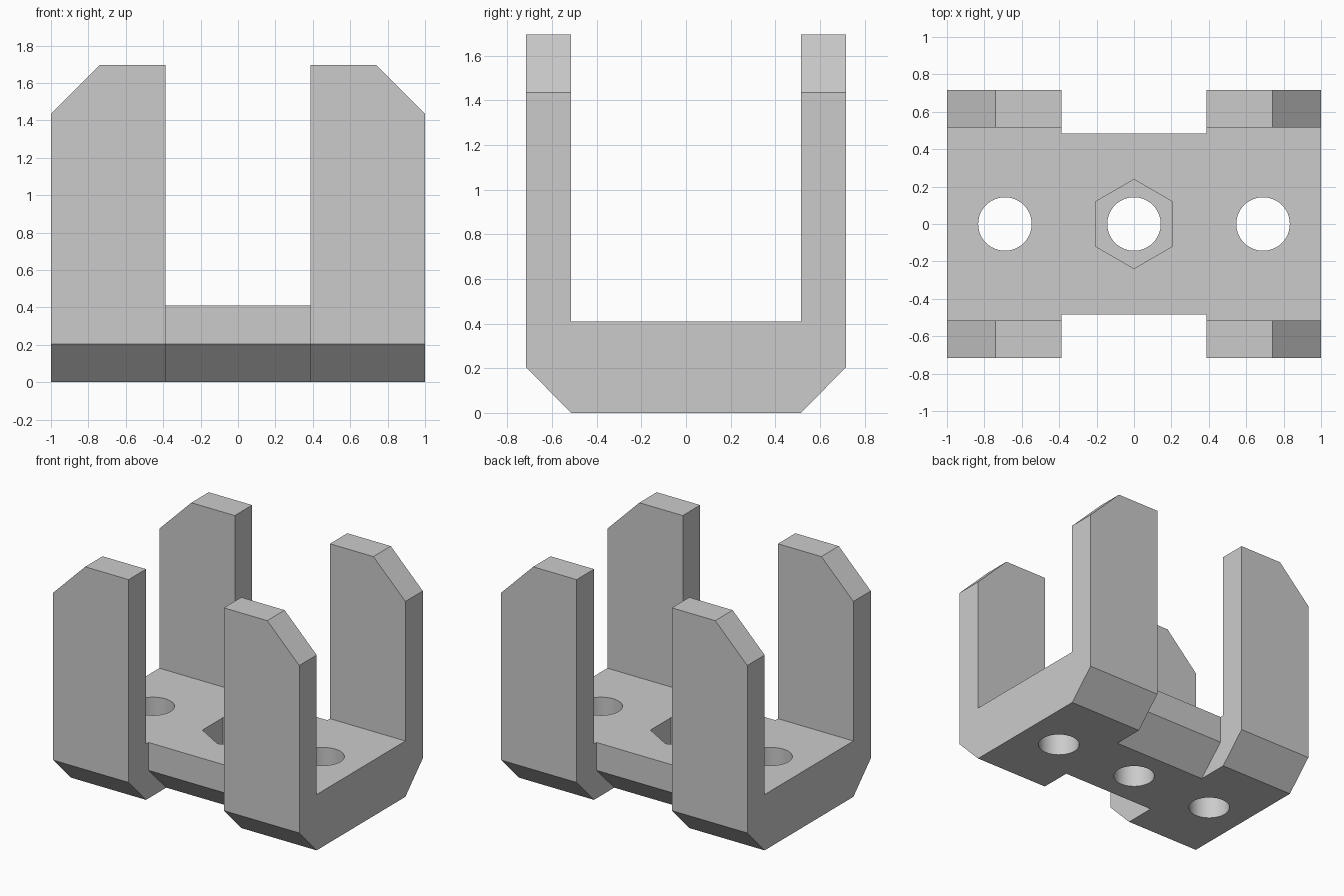
import bpy, bmesh, math
from mathutils import Vector

cube = bpy.data.objects.get("Cube")
if cube:
    bpy.data.objects.remove(cube, do_unlink=True)

grey = bpy.data.materials.new("light_grey")
grey.use_nodes = True
grey.diffuse_color = (0.6, 0.6, 0.6, 1)
grey.node_tree.nodes["Principled BSDF"].inputs["Base Color"].default_value = (0.6, 0.6, 0.6, 1)


def prism(name, points, axis, low, high):
    """Extrude a closed outline along the x, y or z axis."""
    place = {"x": lambda a, b: (low, a, b),
             "y": lambda a, b: (a, low, b),
             "z": lambda a, b: (a, b, low)}[axis]
    step = Vector([high - low if k == axis else 0 for k in "xyz"])
    bm = bmesh.new()
    face = bm.faces.new([bm.verts.new(place(*p)) for p in points])
    out = bmesh.ops.extrude_face_region(bm, geom=[face])
    verts = [v for v in out["geom"] if isinstance(v, bmesh.types.BMVert)]
    bmesh.ops.translate(bm, verts=verts, vec=step)
    bmesh.ops.recalc_face_normals(bm, faces=bm.faces)
    mesh = bpy.data.meshes.new(name)
    bm.to_mesh(mesh)
    bm.free()
    obj = bpy.data.objects.new(name, mesh)
    bpy.context.collection.objects.link(obj)
    return obj


def ring(radius, sides, cx=0):
    """Regular polygon with a corner on the y axis."""
    turn = math.tau / sides
    return [(cx + radius * math.sin(i * turn), radius * math.cos(i * turn)) for i in range(sides)]


# U-shaped bracket body with bevelled lower edges
half = [(0.515, 0), (0.717, 0.205), (0.717, 1.695), (0.515, 1.695), (0.515, 0.41)]
bracket = prism("bracket", half + [(-y, z) for y, z in reversed(half)], "x", -1, 1)
bracket.data.materials.append(grey)

cutters = []
for s in (-1, 1):
    # gap between the two legs on each side, following the bevel
    gap = [(0.485, 2), (0.485, 0.205), (0.28, 0), (0.18, -0.1), (1, -0.1), (1, 2)]
    cutters.append(prism("leg_gap_cutter", [(s * y, z) for y, z in gap], "x", -0.387, 0.387))
    # sloped outer corners of the leg tops
    corner = [(0.64, 1.795), (1.1, 1.335), (1.1, 1.795)]
    cutters.append(prism("leg_corner_cutter", [(s * x, z) for x, z in corner], "y", -1, 1))

# bolt holes and hexagonal nut pocket
for x in (-0.69, 0, 0.69):
    cutters.append(prism("bolt_hole_cutter", ring(0.143, 48, x), "z", -0.1, 0.6))
cutters.append(prism("nut_pocket_cutter", ring(0.238, 6), "z", 0.205, 0.6))

for cutter in cutters:
    cutter.hide_render = True
    mod = bracket.modifiers.new(cutter.name, "BOOLEAN")
    mod.operation = "DIFFERENCE"
    mod.solver = "EXACT"
    mod.object = cutter

# bake the cuts and drop the cutters
graph = bpy.context.evaluated_depsgraph_get()
bracket.data = bpy.data.meshes.new_from_object(bracket.evaluated_get(graph))
bracket.modifiers.clear()
for cutter in cutters:
    bpy.data.objects.remove(cutter, do_unlink=True)

# one colour overall, smooth hole walls, crisp edges
bracket.data.materials.clear()
bracket.data.materials.append(grey)
for face in bracket.data.polygons:
    face.material_index = 0
bpy.ops.object.select_all(action="DESELECT")
bracket.select_set(True)
bpy.context.view_layer.objects.active = bracket
bpy.ops.object.shade_smooth_by_angle(angle=math.radians(30))
